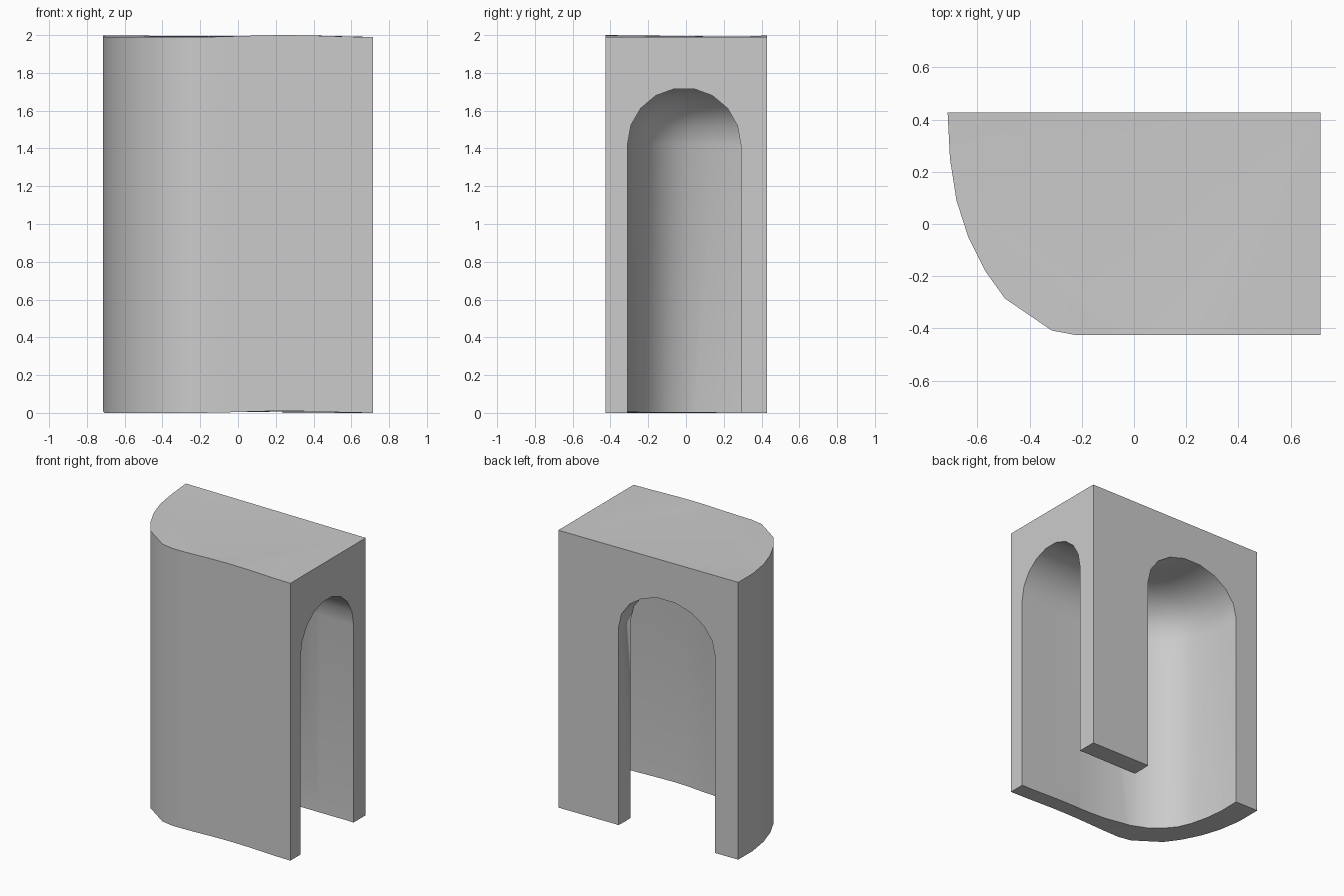
import bpy, bmesh, math

if "Cube" in bpy.data.objects:
    bpy.data.objects.remove(bpy.data.objects["Cube"])


def make_object(name, bm, smooth=False):
    bmesh.ops.recalc_face_normals(bm, faces=bm.faces[:])
    for f in bm.faces:
        f.smooth = smooth
    mesh = bpy.data.meshes.new(name)
    bm.to_mesh(mesh)
    bm.free()
    obj = bpy.data.objects.new(name, mesh)
    bpy.context.collection.objects.link(obj)
    return obj


# Solid block: footprint with one rounded corner; third value is the slight rim ripple
front = [(-0.22 + 0.934 * i / 8, -0.426,
          0.01 * math.sin(math.pi * i / 8) ** 2) for i in range(9)]
footprint = [(-0.714, 0.428, 0.008), (-0.705, 0.25, 0), (-0.68, 0.09, 0),
             (-0.635, -0.05, 0), (-0.57, -0.18, 0), (-0.495, -0.285, 0),
             (-0.315, -0.408, 0)] + front + [(0.714, 0.428, 0)]
bm = bmesh.new()
low = [bm.verts.new(p) for p in footprint]
high = [bm.verts.new((x, y, z + 1.99)) for x, y, z in footprint]
bm.faces.new(low)
bm.faces.new(high)
n = len(footprint)
for i in range(n):
    j = (i + 1) % n
    bm.faces.new((low[i], low[j], high[j], high[i]))
bmesh.ops.triangulate(bm, faces=[f for f in bm.faces if len(f.verts) > 4])
block = make_object("arched_corner_block", bm)

# Arched passage: arch sections swept round the inner corner (outer x, y, inner x, y)
cx, cy = 0.236, 0.29
sections = [(0.85, -0.31, 0.85, cy), (0.45, -0.31, 0.45, cy), (0.20, -0.31, cx, cy),
            (0.0, -0.297, cx, cy), (-0.19, -0.26, cx, cy), (-0.30, -0.21, cx, cy),
            (-0.38, -0.145, cx, cy), (-0.44, -0.07, cx, cy), (-0.48, 0.02, cx, cy),
            (-0.51, 0.15, cx, cy), (-0.525, 0.29, cx, cy),
            (-0.53, 0.428, cx, 0.428), (-0.53, 0.55, cx, 0.55)]
STEPS = 9
bm = bmesh.new()
rings = []
for ox, oy, ix, iy in sections:
    pts = [(1, -0.1)]
    for k in range(STEPS + 1):
        a = math.pi * k / STEPS
        pts.append((math.cos(a), 1.42 + 0.3 * math.sin(a)))
    pts.append((-1, -0.1))
    rings.append([bm.verts.new(((ox + ix) / 2 + (ox - ix) / 2 * c,
                                (oy + iy) / 2 + (oy - iy) / 2 * c, z)) for c, z in pts])
m = len(rings[0])
for a, b in zip(rings, rings[1:]):
    for i in range(m):
        j = (i + 1) % m
        bm.faces.new((a[i], a[j], b[j], b[i]))
bm.faces.new(rings[0])
bm.faces.new(rings[-1])
bmesh.ops.remove_doubles(bm, verts=bm.verts[:], dist=0.0005)
passage = make_object("passage_cutter", bm, smooth=True)
passage.hide_render = True

# Carve the passage out of the block
mod = block.modifiers.new("passage", 'BOOLEAN')
mod.operation = 'DIFFERENCE'
mod.solver = 'EXACT'
mod.object = passage
bpy.context.view_layer.objects.active = block
block.select_set(True)
bpy.ops.object.modifier_apply(modifier=mod.name)
bpy.data.objects.remove(passage, do_unlink=True)
block.data.set_sharp_from_angle(angle=math.radians(40))
